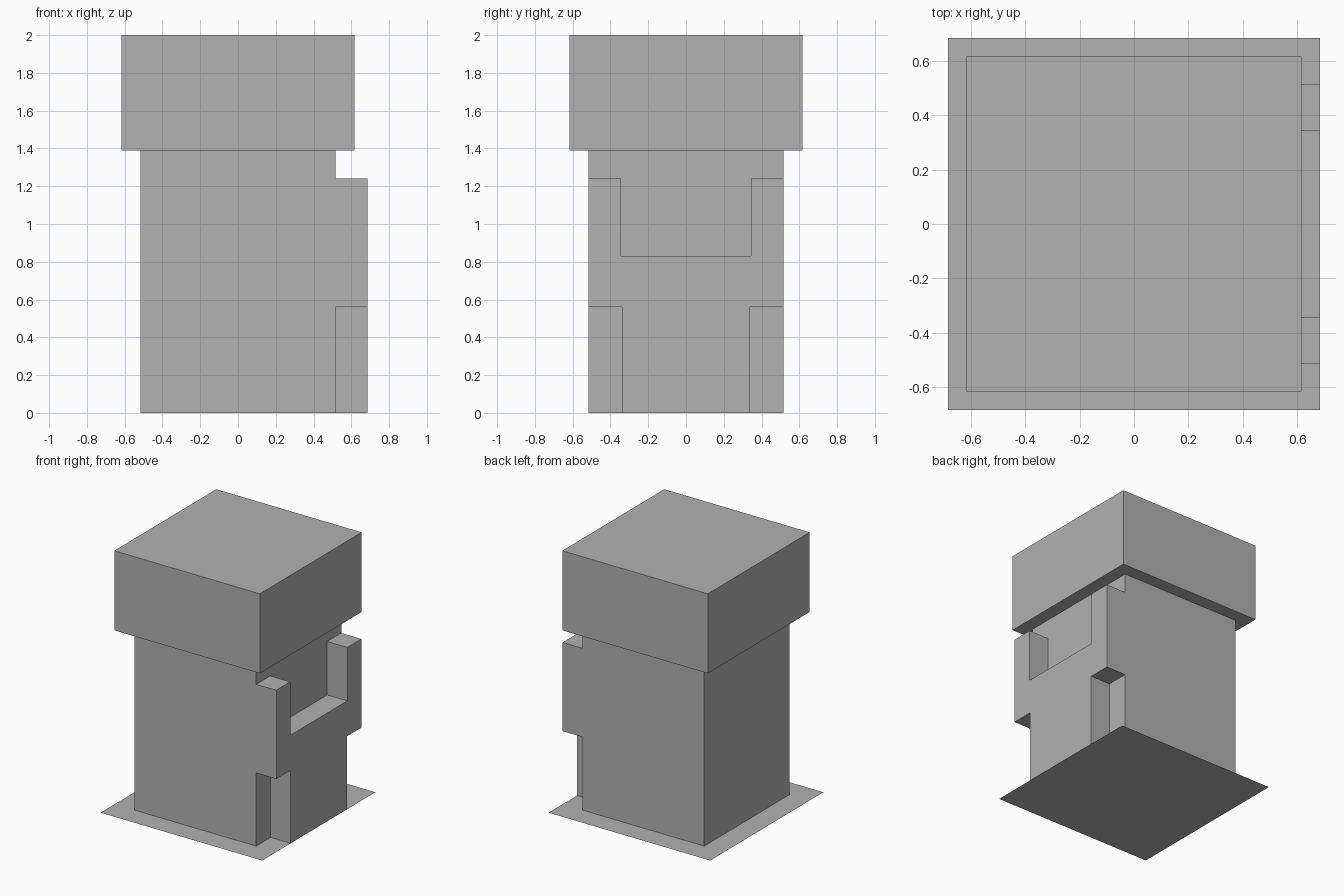
import bpy
import bmesh

cube = bpy.data.objects.get("Cube")
if cube:
    bpy.data.objects.remove(cube, do_unlink=True)

# Single matte grey
grey = bpy.data.materials.new("stone_grey")
grey.use_nodes = True
colour = (0.445, 0.445, 0.445, 1)
grey.diffuse_color = colour
grey.node_tree.nodes["Principled BSDF"].inputs["Base Color"].default_value = colour


def prism(name, profile, x0, x1, open_floor=False):
    """Extrude a (y, z) outline along x; optionally drop faces lying on the ground."""
    bm = bmesh.new()
    face = bm.faces.new([bm.verts.new((x0, y, z)) for y, z in profile])
    if x1 != x0:
        new = bmesh.ops.extrude_face_region(bm, geom=[face])["geom"]
        moved = [v for v in new if isinstance(v, bmesh.types.BMVert)]
        bmesh.ops.translate(bm, verts=moved, vec=(x1 - x0, 0, 0))
    bmesh.ops.recalc_face_normals(bm, faces=bm.faces)
    if open_floor:
        floor = [f for f in bm.faces if all(abs(v.co.z) < 1e-5 for v in f.verts)]
        bmesh.ops.delete(bm, geom=floor, context='FACES')
    mesh = bpy.data.meshes.new(name)
    bm.to_mesh(mesh)
    bm.free()
    mesh.materials.append(grey)
    obj = bpy.data.objects.new(name, mesh)
    bpy.context.collection.objects.link(obj)
    return obj


def block(name, half, z0, z1, **options):
    outline = [(-half, z0), (half, z0), (half, z1), (-half, z1)]
    return prism(name, outline, -half, half, **options)


HALF, DEPTH = 0.515, 0.685
NECK, SHOULDER, HIP = 1.39, 1.24, 0.56

# Main body and head
block("body", HALF, 0, NECK, open_floor=True)
block("head", 0.617, NECK, 2.0)

# Raised panel on the side: narrow leg, wide middle, notch between two shoulders
half_outline = [(0.34, 0), (0.34, HIP), (HALF, HIP), (HALF, SHOULDER),
                (0.345, SHOULDER), (0.345, 0.83)]
outline = half_outline + [(-y, z) for y, z in reversed(half_outline)]
prism("side_panel", outline, HALF, DEPTH, open_floor=True)

# Flat ground sheet
bpy.ops.mesh.primitive_plane_add(size=2 * DEPTH, location=(0, 0, 0))
sheet = bpy.context.object
sheet.name = "ground_sheet"
sheet.data.materials.append(grey)
